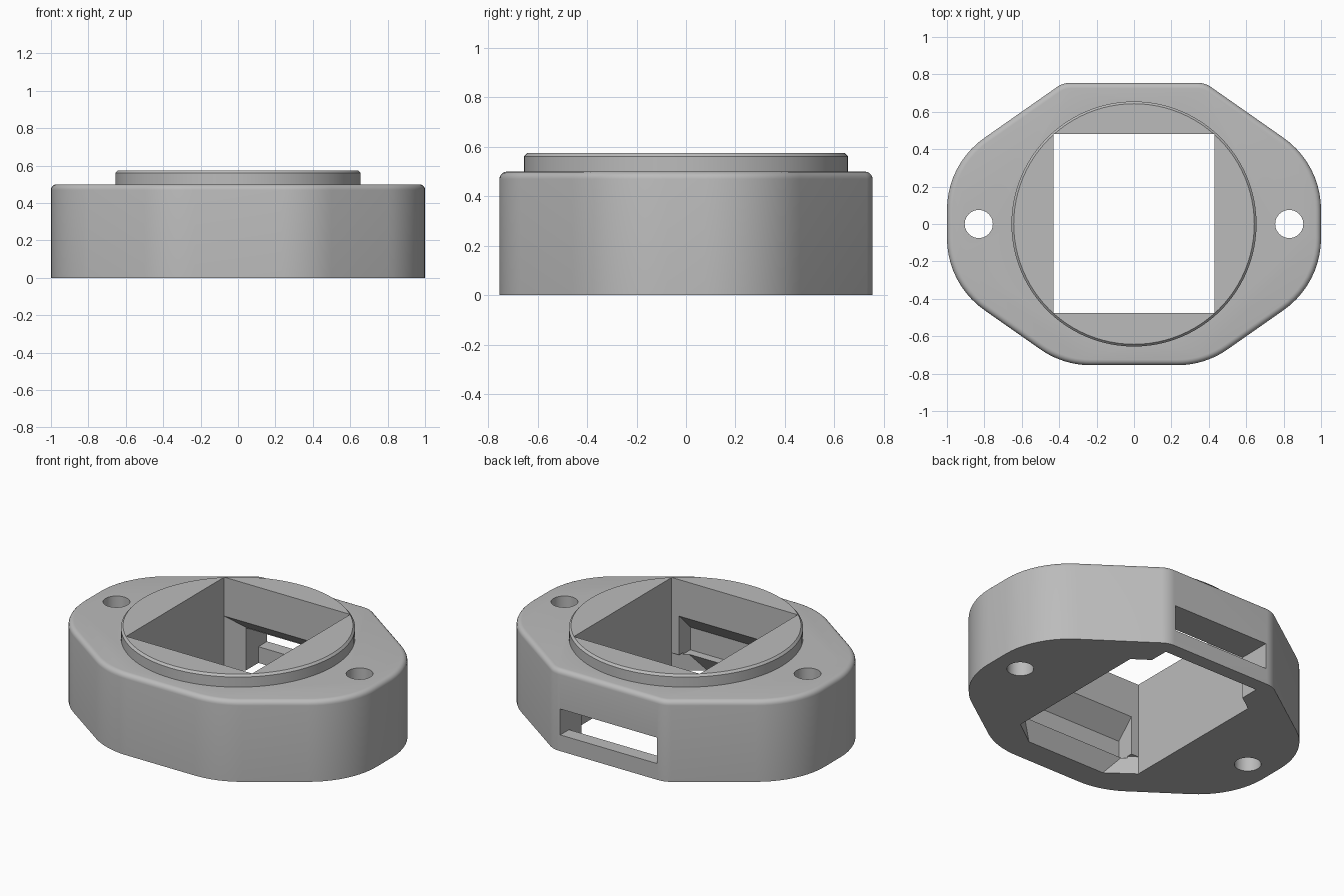
import bpy, bmesh
from math import cos, sin, pi, radians
from mathutils import Vector, Matrix

if "Cube" in bpy.data.objects:
    bpy.data.objects.remove(bpy.data.objects["Cube"])

grey = bpy.data.materials.new("light grey plastic")
grey.use_nodes = True
colour = (0.5, 0.5, 0.5, 1)
grey.diffuse_color = colour
grey.node_tree.nodes["Principled BSDF"].inputs["Base Color"].default_value = colour


def make_object(name, bm):
    bmesh.ops.recalc_face_normals(bm, faces=bm.faces)
    mesh = bpy.data.meshes.new(name)
    bm.to_mesh(mesh)
    bm.free()
    mesh.materials.append(grey)
    ob = bpy.data.objects.new(name, mesh)
    bpy.context.collection.objects.link(ob)
    return ob


def loft(name, rings):
    """Skin a stack of equal-length rings and cap both ends."""
    bm = bmesh.new()
    loops = [[bm.verts.new(p) for p in ring] for ring in rings]
    n = len(loops[0])
    for low, high in zip(loops, loops[1:]):
        for i in range(n):
            j = (i + 1) % n
            bm.faces.new((low[i], low[j], high[j], high[i]))
    bm.faces.new(loops[0])
    bm.faces.new(loops[-1])
    return make_object(name, bm)


def circle(x, radius, z, n=96):
    return [(x + radius * cos(2 * pi * i / n), radius * sin(2 * pi * i / n), z)
            for i in range(n)]


def hull(name, half_points):
    """Convex solid mirrored across x = 0."""
    bm = bmesh.new()
    for x, y, z in half_points:
        bm.verts.new((x, y, z))
        bm.verts.new((-x, y, z))
    bmesh.ops.convex_hull(bm, input=bm.verts)
    bmesh.ops.dissolve_limit(bm, angle_limit=0.01, verts=bm.verts, edges=bm.edges)
    return make_object(name, bm)


def box(name, x, y0, y1, z0, z1):
    return hull(name, [(x, y, z) for y in (y0, y1) for z in (z0, z1)])


# Body outline: eight straight sides, given by direction and distance
sides = [(0, 1.0), (55, 0.836), (90, 0.755), (125, 0.836),
         (180, 1.0), (235, 0.836), (270, 0.755), (305, 0.836)]
radii = [0.47, 0.13, 0.13, 0.47, 0.47, 0.47, 0.47, 0.47]


def outline(inset, z, steps=10):
    ring = []
    for i, radius in enumerate(radii):
        a, da = sides[i]
        b, db = sides[(i + 1) % 8]
        a, b = radians(a), radians(b)
        if b < a:
            b += 2 * pi
        normals = Matrix(((cos(a), sin(a)), (cos(b), sin(b))))
        centre = normals.inverted() @ Vector((da - radius, db - radius))
        for k in range(steps + 1):
            t = a + (b - a) * k / steps
            ring.append((centre.x + (radius - inset) * cos(t),
                         centre.y + (radius - inset) * sin(t), z))
    return ring


# Body with rounded top edge
fillet = 0.03
rings = [outline(0, 0)]
for k in range(6):
    t = k / 5 * pi / 2
    rings.append(outline(fillet * (1 - cos(t)), 0.5 - fillet * (1 - sin(t))))
body = loft("housing", rings)

# Raised collar with chamfered rim
collar = loft("collar", [circle(0, 0.655, 0.4), circle(0, 0.655, 0.562),
                         circle(0, 0.643, 0.575)])

cutters = []
# Mounting holes
for x in (-0.83, 0.83):
    cutters.append(loft("mounting_hole", [circle(x, 0.075, -0.2, 48),
                                          circle(x, 0.075, 0.8, 48)]))
# Main through opening
cutters.append(box("opening", 0.43, -0.475, 0.48, -0.2, 0.8))
# Rear recess with angled cheeks and sloping ceiling
rear_plan = [(0.43, 0.4), (0.43, 0.48), (0.33, 0.55)]
cutters.append(hull("rear_recess", [(x, y, z) for x, y in rear_plan
                                    for z in (-0.1, 0.815 - y)]))
# Latch pocket and the slot through the back wall
cutters.append(box("latch_pocket", 0.33, 0.4, 0.67, -0.1, 0.26))
cutters.append(box("latch_slot", 0.33, 0.6, 1.0, 0.1, 0.26))
# Front hook recess with sloping ceiling
cutters.append(hull("hook_recess", [(0.38, y, z) for y in (-0.585, -0.4)
                                    for z in (0.1, 0.825 + y)]))
# Flared entry below the hook ridge
entry = [(-0.02, 0.253, -0.605), (0.055, 0.36, -0.526), (0.11, 0.36, -0.526)]
cutters.append(hull("hook_entry", [p for z, x, y in entry for p in
                                   ((x, y, z), (0.43, -0.475, z), (0.43, -0.4, z))]))


def combine(tool, operation):
    mod = body.modifiers.new(tool.name, "BOOLEAN")
    mod.operation = operation
    mod.solver = "EXACT"
    mod.object = tool
    bpy.context.view_layer.objects.active = body
    bpy.ops.object.modifier_apply(modifier=mod.name)
    bpy.data.objects.remove(tool)


combine(collar, "UNION")
for cutter in cutters:
    combine(cutter, "DIFFERENCE")

bpy.ops.object.select_all(action="DESELECT")
body.select_set(True)
bpy.context.view_layer.objects.active = body
bpy.ops.object.shade_smooth_by_angle(angle=radians(30))
